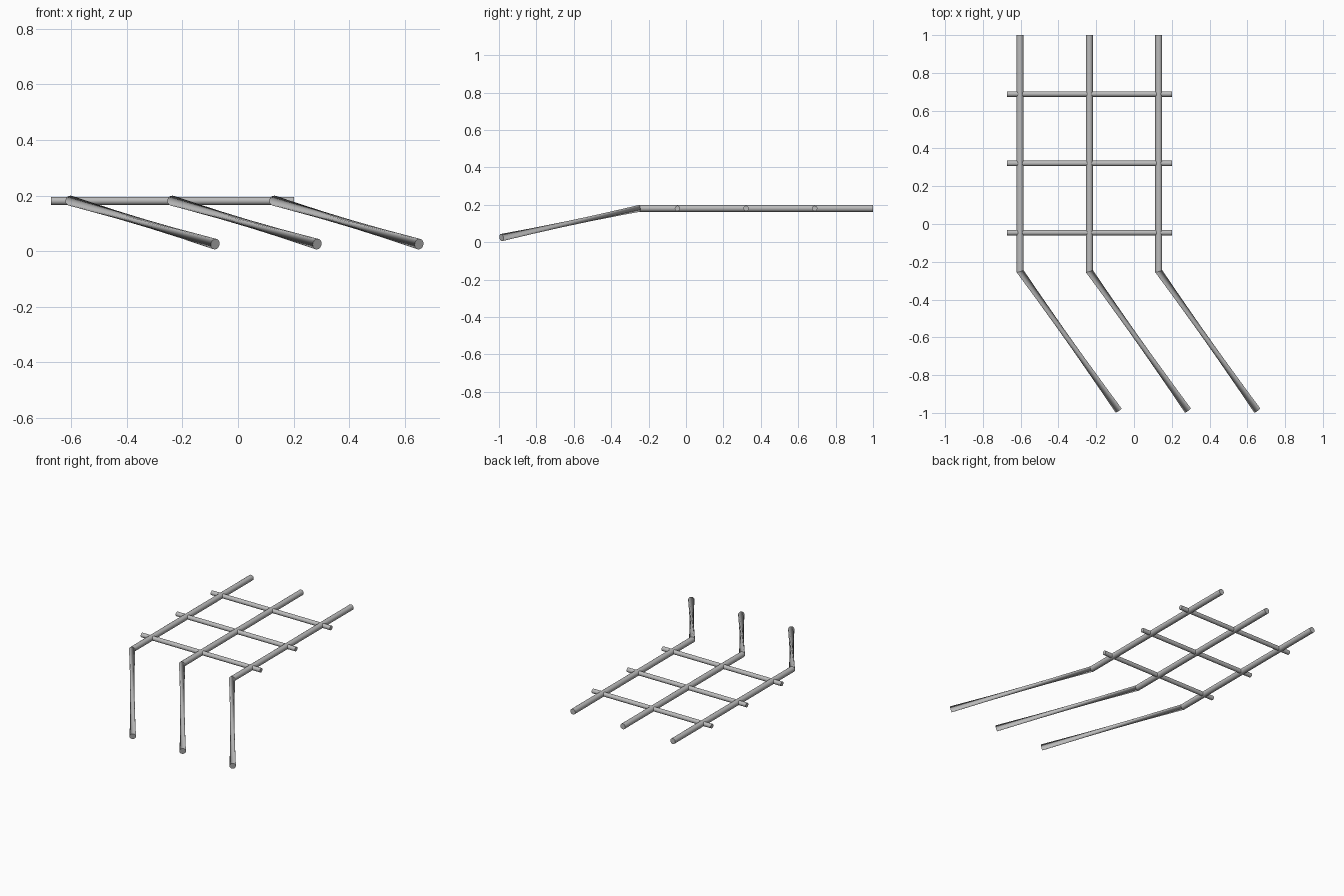
import bpy, bmesh, math
from mathutils import Vector

cube = bpy.data.objects.get("Cube")
if cube:
    bpy.data.objects.remove(cube, do_unlink=True)

# Steel colour
steel = bpy.data.materials.new("grey steel")
steel.use_nodes = True
colour = (0.5, 0.5, 0.5, 1)
steel.diffuse_color = colour
steel.node_tree.nodes["Principled BSDF"].inputs["Base Color"].default_value = colour

SIDES = 16
SPACING = 0.367
LEVEL = 0.181


def ring(bm, centre, normal, radius, stretch=1.0, turn=0.0):
    """Ring of vertices across the rod; stretch widens it sideways at a mitre."""
    side = Vector(normal).cross(Vector((0, 0, 1))).normalized()
    up = side.cross(Vector(normal)).normalized()
    verts = []
    for i in range(SIDES):
        a = math.tau * i / SIDES + turn
        offset = side * math.cos(a) * stretch + up * math.sin(a)
        verts.append(bm.verts.new(Vector(centre) + offset * radius))
    return verts


def rod(name, rings):
    """Capped rod through a list of ring settings."""
    bm = bmesh.new()
    loops = [ring(bm, *r) for r in rings]
    for a, b in zip(loops, loops[1:]):
        for i in range(SIDES):
            j = (i + 1) % SIDES
            bm.faces.new((a[i], a[j], b[j], b[i]))
    bm.faces.new(loops[0])
    bm.faces.new(loops[-1])
    bmesh.ops.recalc_face_normals(bm, faces=bm.faces)
    mesh = bpy.data.meshes.new(name)
    bm.to_mesh(mesh)
    bm.free()
    mesh.materials.append(steel)
    obj = bpy.data.objects.new(name, mesh)
    bpy.context.collection.objects.link(obj)
    bpy.ops.object.select_all(action="DESELECT")
    obj.select_set(True)
    bpy.context.view_layer.objects.active = obj
    bpy.ops.object.shade_smooth_by_angle(angle=math.radians(35))


# Long bars: straight run, mitred bend, then a twisted leg that narrows midway
straight = Vector((0, -1, 0))
leg = Vector((0.521, -0.737, -0.156))
mitre = (straight + leg.normalized()).normalized()
for n in range(3):
    x = -0.603 + n * SPACING
    bend = Vector((x, -0.25, LEVEL))
    rod(f"long_bar_{n + 1}", [
        ((x, 1, LEVEL), straight, 0.0185),
        (bend, mitre, 0.0185, 1.05),
        (bend + leg, leg, 0.0195, 1.0, math.radians(110)),
    ])

# Cross bars
for n in range(3):
    y = -0.046 + n * SPACING
    rod(f"cross_bar_{n + 1}", [
        ((-0.673, y, LEVEL), (1, 0, 0), 0.0145),
        ((0.202, y, LEVEL), (1, 0, 0), 0.0145),
    ])
